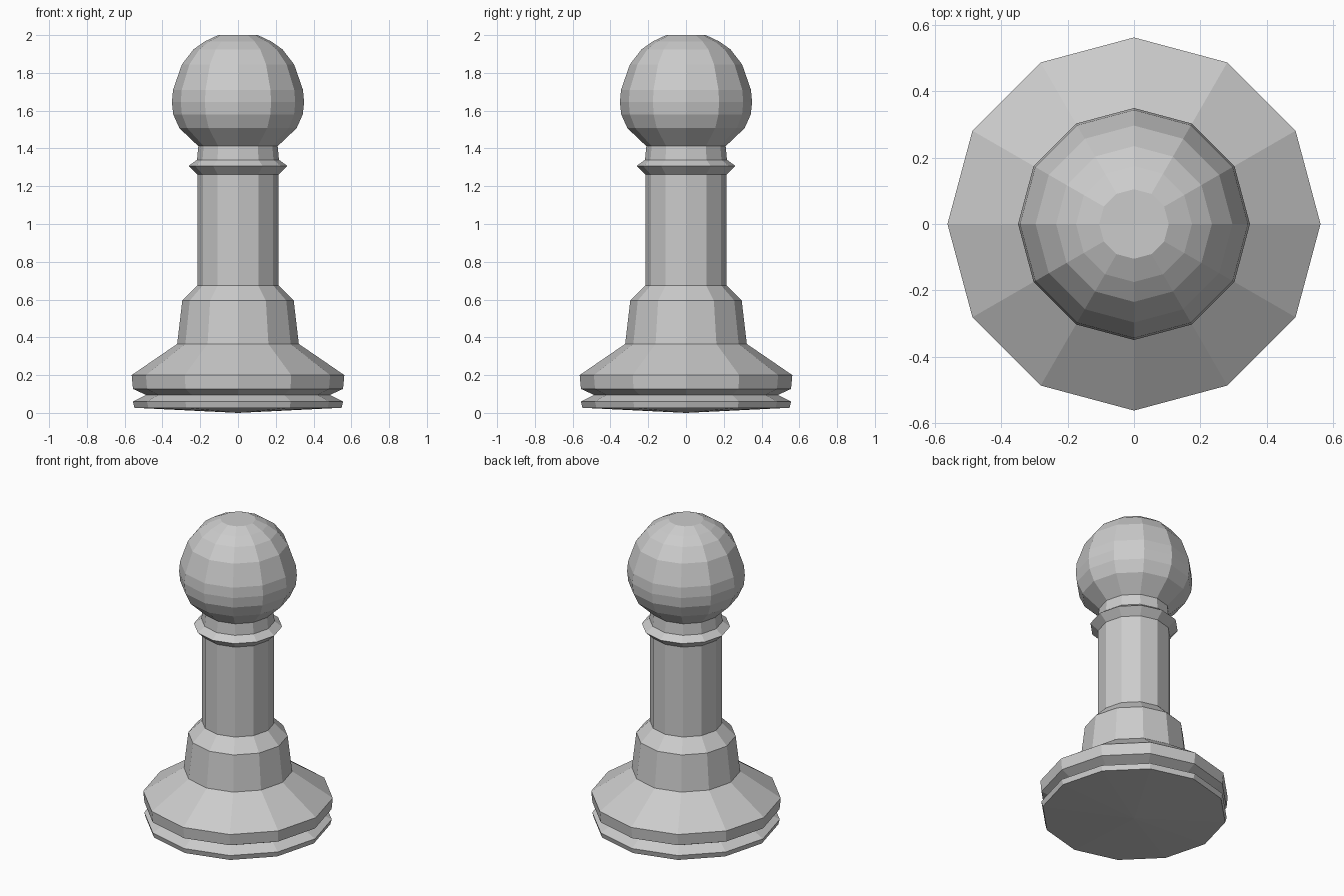
import bpy, bmesh
from math import sin, cos, pi

if "Cube" in bpy.data.objects:
    bpy.data.objects.remove(bpy.data.objects["Cube"])

SIDES = 12


def lathe(name, profile):
    """Revolve (radius, height) points around z with flat faces."""
    bm = bmesh.new()
    rings = []
    for r, z in profile:
        if r == 0:
            rings.append([bm.verts.new((0, 0, z))] * SIDES)
        else:
            rings.append([bm.verts.new((r * cos(2 * pi * i / SIDES),
                                        r * sin(2 * pi * i / SIDES), z))
                          for i in range(SIDES)])
    for lo, hi in zip(rings, rings[1:]):
        for i in range(SIDES):
            j = (i + 1) % SIDES
            bm.faces.new(list(dict.fromkeys((lo[i], lo[j], hi[j], hi[i]))))
    bmesh.ops.recalc_face_normals(bm, faces=bm.faces)
    mesh = bpy.data.meshes.new(name)
    bm.to_mesh(mesh)
    bm.free()
    obj = bpy.data.objects.new(name, mesh)
    bpy.context.collection.objects.link(obj)
    return obj


# Whole turned piece: one continuous surface
foot = [(0, 0), (0.548, 0.027), (0.557, 0.06), (0.487, 0.095),
        (0.556, 0.127), (0.563, 0.20)]
skirt = [(0.322, 0.365), (0.295, 0.595), (0.215, 0.675)]
stem = [(0.215, 1.262)]
collar = [(0.262, 1.307), (0.217, 1.34), (0.21, 1.412)]
head = [(0.31, 1.507), (0.343, 1.58), (0.35, 1.645), (0.344, 1.71),
        (0.297, 1.845), (0.235, 1.925), (0.175, 1.967), (0.105, 2.0), (0, 2.0)]
lathe("pawn_body", foot + skirt + stem + collar + head)
